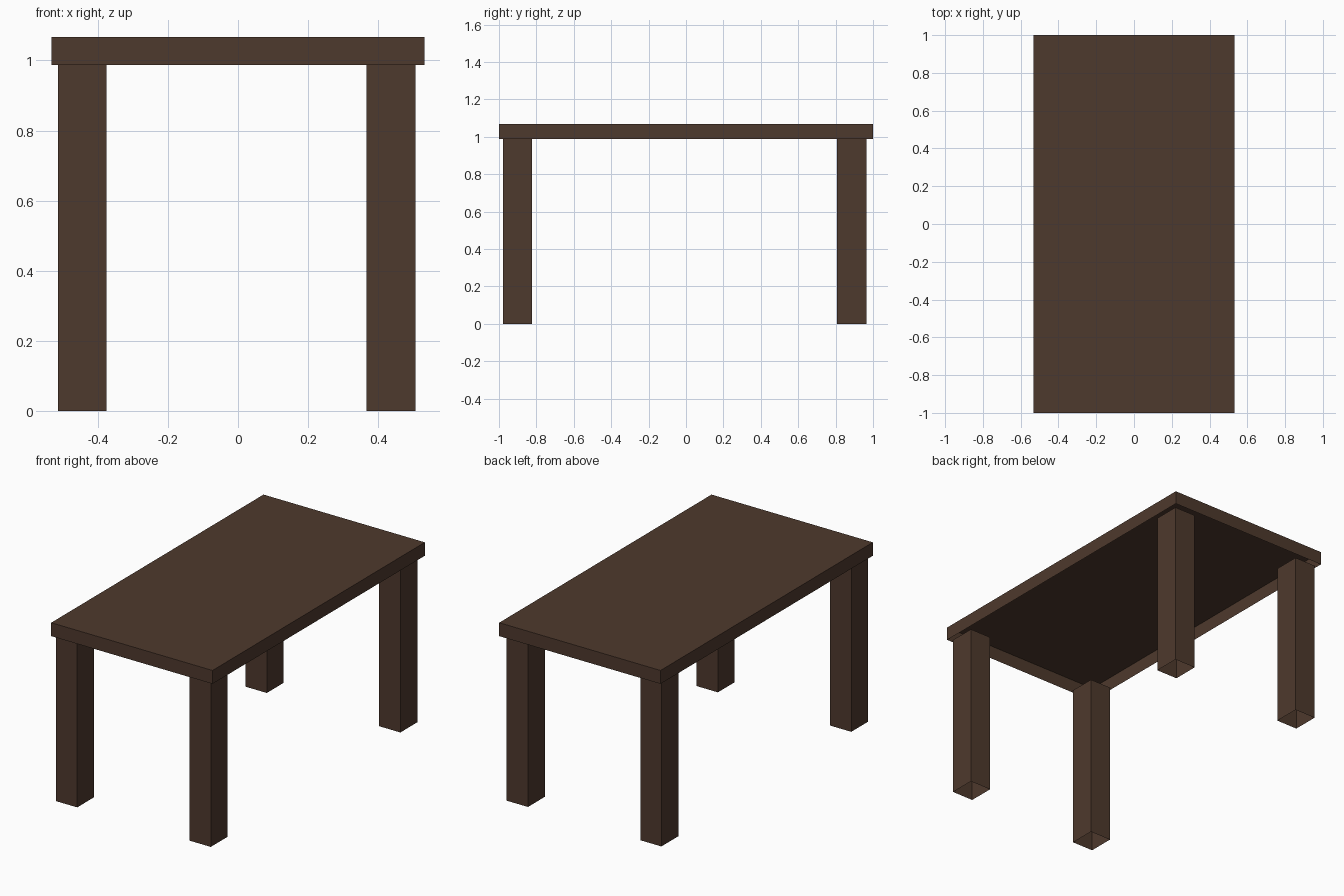
import bpy, bmesh
from mathutils import Vector

if "Cube" in bpy.data.objects:
    bpy.data.objects.remove(bpy.data.objects["Cube"])

wood = bpy.data.materials.new("dark brown wood")
wood.diffuse_color = (0.076, 0.041, 0.026, 1.0)
wood.use_nodes = True
wood.node_tree.nodes["Principled BSDF"].inputs["Base Color"].default_value = wood.diffuse_color


def open_box(name, low, high):
    """Five-sided box: the underside is left open."""
    low, high = Vector(low), Vector(high)
    bm = bmesh.new()
    bmesh.ops.create_cube(bm, size=1.0)
    size, centre = high - low, (low + high) / 2
    for v in bm.verts:
        v.co = Vector([c * s for c, s in zip(v.co, size)]) + centre
    bm.normal_update()
    under = [f for f in bm.faces if f.normal.z < -0.5]
    bmesh.ops.delete(bm, geom=under, context='FACES')
    mesh = bpy.data.meshes.new(name)
    bm.to_mesh(mesh)
    bm.free()
    mesh.materials.append(wood)
    obj = bpy.data.objects.new(name, mesh)
    bpy.context.collection.objects.link(obj)
    return obj


LEG_TOP, TOP = 0.987, 1.067

# Table top, hollow from below
open_box("table_top", (-0.532, -1.0, LEG_TOP), (0.532, 1.0, TOP))

# Four legs, open at the foot
for side, (x0, x1) in {"left": (-0.514, -0.375), "right": (0.366, 0.506)}.items():
    for end, (y0, y1) in {"front": (-0.979, -0.823), "back": (0.807, 0.966)}.items():
        open_box(f"{end}_{side}_leg", (x0, y0, 0.0), (x1, y1, LEG_TOP))
